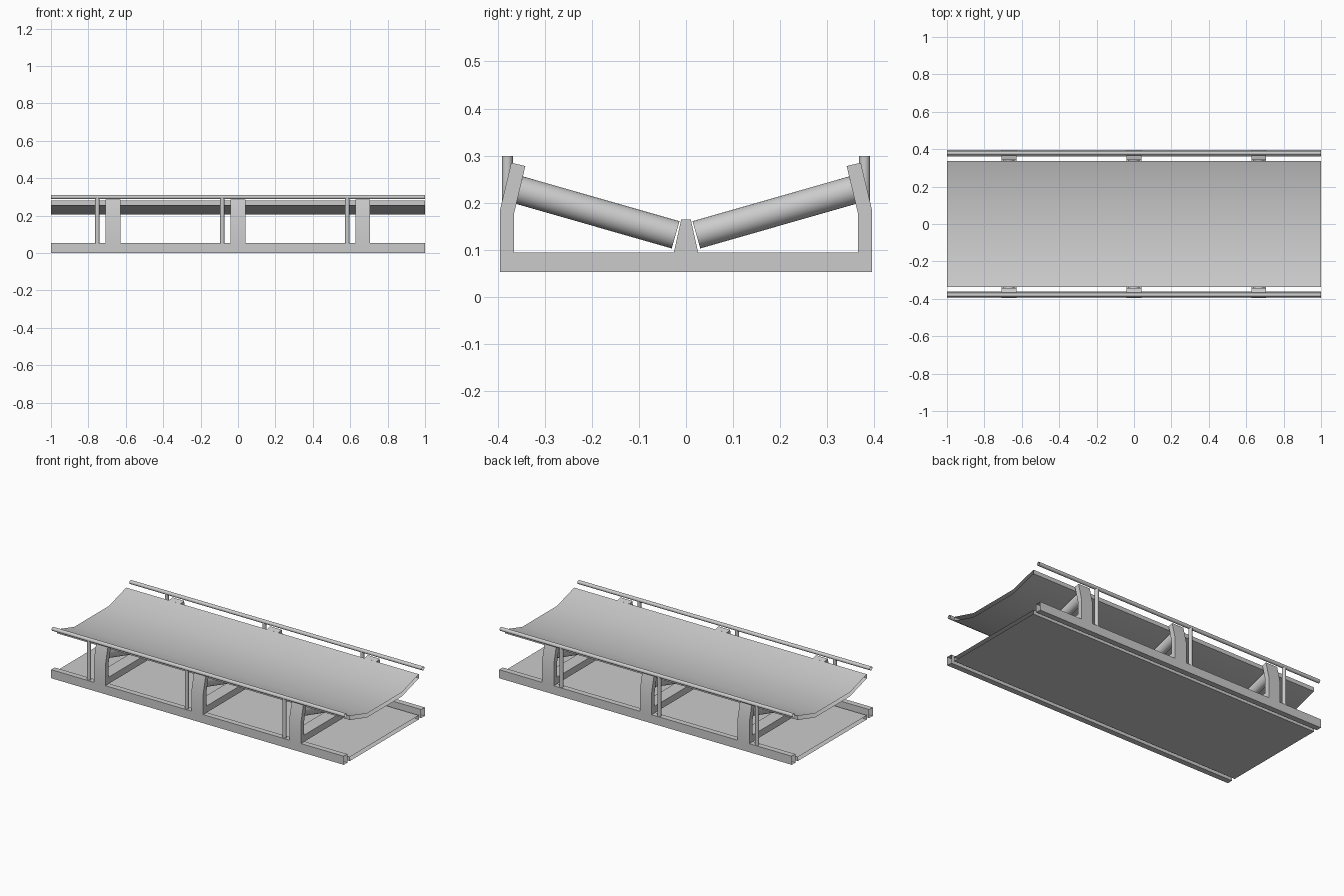
import bpy, bmesh, math
from mathutils import Vector

if "Cube" in bpy.data.objects:
    bpy.data.objects.remove(bpy.data.objects["Cube"])


def make_object(name, verts, faces, smooth=False):
    mesh = bpy.data.meshes.new(name)
    mesh.from_pydata(verts, [], faces)
    bm = bmesh.new()
    bm.from_mesh(mesh)
    bmesh.ops.recalc_face_normals(bm, faces=bm.faces)
    bm.to_mesh(mesh)
    bm.free()
    ob = bpy.data.objects.new(name, mesh)
    bpy.context.collection.objects.link(ob)
    if smooth:
        bpy.ops.object.select_all(action='DESELECT')
        ob.select_set(True)
        bpy.context.view_layer.objects.active = ob
        bpy.ops.object.shade_smooth_by_angle(angle=math.radians(40))
    return ob


def extrude_x(name, profile, x0, x1, caps=True, smooth=False):
    """Sweep a closed (y, z) outline along x."""
    n = len(profile)
    verts = [(x, y, z) for x in (x0, x1) for y, z in profile]
    faces = [(i, (i + 1) % n, n + (i + 1) % n, n + i) for i in range(n)]
    if caps:
        faces += [tuple(range(n))[::-1], tuple(range(n, 2 * n))]
    return make_object(name, verts, faces, smooth)


def rod(name, a, b, radius, sides=16, caps=True):
    a, b = Vector(a), Vector(b)
    rot = (b - a).to_track_quat('Z', 'Y')
    ring = [rot @ Vector((radius * math.cos(t), radius * math.sin(t), 0))
            for t in (2 * math.pi * i / sides for i in range(sides))]
    verts = [p + v for p in (a, b) for v in ring]
    faces = [(i, (i + 1) % sides, sides + (i + 1) % sides, sides + i) for i in range(sides)]
    if caps:
        faces += [tuple(range(sides))[::-1], tuple(range(sides, 2 * sides))]
    return make_object(name, verts, faces, True)


# Troughed belt: flat middle, sides at the roller angle, open at both ends
top = [(-0.337, 0.28), (-0.17, 0.231), (0.17, 0.231), (0.337, 0.28)]
extrude_x("belt", top + [(y, z - 0.025) for y, z in top[::-1]], -1, 1, caps=False, smooth=True)

# Flat return belt between the base rails, same width and thickness
extrude_x("return_belt", [(-0.337, 0.001), (0.337, 0.001), (0.337, 0.026), (-0.337, 0.026)],
          -1, 1, caps=False)

# Base rails and hand rails, open-ended
for s, side in ((-1, "front"), (1, "back")):
    y0, y1 = s * 0.36, s * 0.395
    extrude_x(f"{side}_base_rail", [(y0, 0), (y1, 0), (y1, 0.053), (y0, 0.053)], -1, 1, caps=False)
    rod(f"{side}_hand_rail", (-1, s * 0.379, 0.299), (1, s * 0.379, 0.299), 0.0115, caps=False)

# Idler stations: U-shaped bracket, two inclined rollers, rail posts
right = [(0.01, 0.165), (0.026, 0.094), (0.365, 0.094), (0.365, 0.177),
         (0.341, 0.278), (0.371, 0.285), (0.395, 0.184), (0.395, 0.053)]
outline = right + [(-y, z) for y, z in right[::-1]]
for k, cx in enumerate((-0.669, -0.001, 0.667), 1):
    extrude_x(f"idler_bracket_{k}", outline, cx - 0.04, cx + 0.04, smooth=True)
    for s, side in ((-1, "front"), (1, "back")):
        rod(f"{side}_roller_{k}", (cx, s * 0.022, 0.132), (cx, s * 0.354, 0.227), 0.03, 32)
        px = cx - 0.083
        rod(f"{side}_rail_post_{k}", (px, s * 0.379, 0.053), (px, s * 0.379, 0.299), 0.0115)
